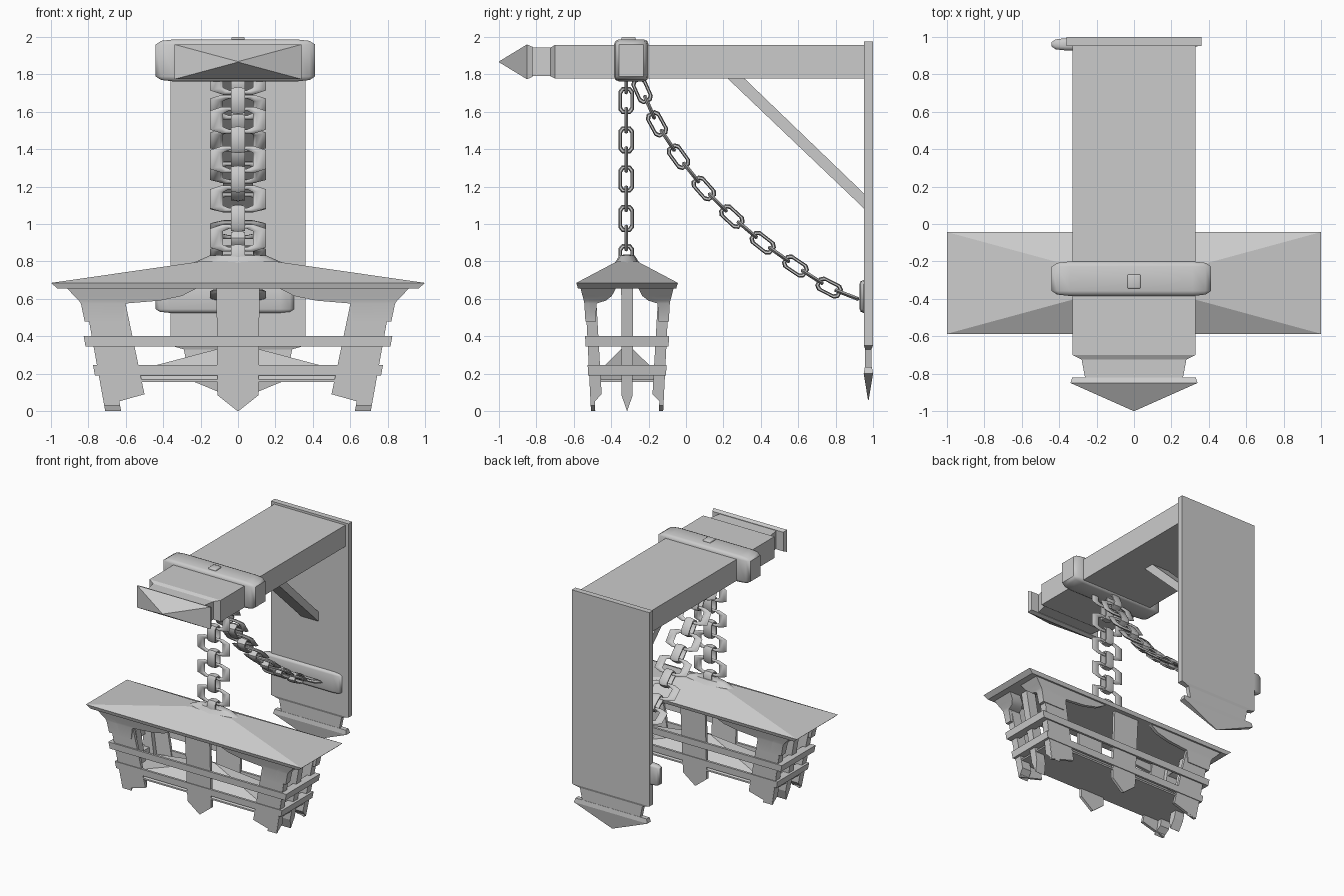
import bpy, bmesh, math
from mathutils import Vector

if "Cube" in bpy.data.objects:
    bpy.data.objects.remove(bpy.data.objects["Cube"])

XS = 3.67            # the whole model is stretched along x
CY, HY = -0.315, 0.272   # lantern centre and half depth in y


def finish(name, bm, smooth=None):
    bmesh.ops.recalc_face_normals(bm, faces=bm.faces[:])
    me = bpy.data.meshes.new(name)
    bm.to_mesh(me)
    bm.free()
    if smooth:
        me.shade_smooth()
        me.set_sharp_from_angle(angle=math.radians(smooth))
    ob = bpy.data.objects.new(name, me)
    bpy.context.collection.objects.link(ob)
    return ob


def loft(bm, rings, closed=False):
    """Bridge rings of equal point count; cap the ends unless closed."""
    vs = [[bm.verts.new(p) for p in r] for r in rings]
    n = len(rings[0])
    for i in range(len(vs) if closed else len(vs) - 1):
        a, b = vs[i], vs[(i + 1) % len(vs)]
        for j in range(n):
            k = (j + 1) % n
            bm.faces.new((a[j], a[k], b[k], b[j]))
    if not closed:
        bm.faces.new(vs[0])
        bm.faces.new(vs[-1])


def rect(hx, hv):
    return [(-hx, -hv), (hx, -hv), (hx, hv), (-hx, hv)]


# Beam and wall plate: stepped bars ending in a pyramid point
def bar(name, sections, place):
    bm = bmesh.new()
    loft(bm, [[place(u, v, t) for u, v in rect(hx, hv)] for t, hx, hv in sections])
    finish(name, bm)


bar("beam", [(0.96, .33, .09), (-.70, .33, .09), (-.725, .28, .076), (-.82, .262, .076),
             (-.82, .33, .08), (-.85, .34, .093), (-1, .002, .002)],
    lambda u, v, t: (u, t, 1.867 + v))
bar("wall_plate", [(1.975, .36, .024), (.35, .36, .024), (.33, .29, .017), (.235, .27, .017),
                   (.235, .33, .019), (.20, .34, .025), (.06, .002, .002)],
    lambda u, v, t: (u, .975 + v, t))

# Diagonal brace
bm = bmesh.new()
loft(bm, [[(x, y, z) for y, z in ((.21, 1.79), (.30, 1.79), (.96, 1.155), (.96, 1.075))]
          for x in (-.08, .08)])
finish("brace", bm)


# Rounded collars and pin
def rounded_box(name, lo, hi, bevel, stretch=XS):
    bm = bmesh.new()
    bmesh.ops.create_cube(bm, size=1)
    for v in bm.verts:
        p = [(a + b) / 2 + c * (b - a) for a, b, c in zip(lo, hi, v.co)]
        v.co = (p[0] / stretch, p[1], p[2])
    bmesh.ops.bevel(bm, geom=bm.edges[:], offset=bevel, segments=2, profile=.5, affect='EDGES')
    for v in bm.verts:
        v.co.x *= stretch
    finish(name, bm, 50)


rounded_box("beam_collar", (-.44, -.385, 1.762), (.412, -.20, 1.987), .027)
rounded_box("collar_pin", (-.035, -.345, 1.95), (.035, -.27, 2.0), .006, 1)
rounded_box("plate_collar", (-.44, .928, .525), (.30, .993, .70), .02)


# Chains: chamfered links, alternately turned
def link(bm, c, t, flat):
    h = Vector((0, t[0], t[1])).normalized()
    n = Vector((0, h.z, -h.y))
    w, d = (n, Vector((1, 0, 0))) if flat else (Vector((1, 0, 0)), n)
    path = [(.0315, .043), (.018, .061), (-.018, .061), (-.0315, .043),
            (-.0315, -.043), (-.018, -.061), (.018, -.061), (.0315, -.043)]
    rings = []
    for a, b in path:
        out = Vector((a, b * .6)).normalized()
        ring = []
        for k in range(6):
            ang = math.radians(60 * k)
            r = .012 * math.cos(ang)
            p = w * (a + out.x * r) + h * (b + out.y * r) + d * (.0115 * math.sin(ang))
            p.x *= XS
            ring.append(p + Vector((0, c[0], c[1])))
        rings.append(ring)
    loft(bm, rings, closed=True)


def chain(name, pts, first_flat):
    bm = bmesh.new()
    for i, p in enumerate(pts):
        a, b = pts[max(i - 1, 0)], pts[min(i + 1, len(pts) - 1)]
        link(bm, p, (b[0] - a[0], b[1] - a[1]), (i % 2 == 0) == first_flat)
    finish(name, bm, 50)


chain("hanging_chain", [(-.32, 1.765 - .105 * i) for i in range(10)], False)
sag = [(-.235, 1.715), (-.155, 1.535), (-.04, 1.36), (.095, 1.19), (.245, 1.04),
       (.41, .9), (.585, .775), (.765, .66), (.955, .585)]
pts = []
for a, b in zip(sag, sag[1:]):
    pts += [a, ((a[0] + b[0]) / 2, (a[1] + b[1]) / 2)]
chain("stay_chain", pts, True)


# Lantern: worked on a unit square, then squashed in y
def at(s, o, z, side=0):
    x, y = s, -o
    for _ in range(side):
        x, y = -y, x
    return (x, CY + y * HY, z)


def lean(z):
    return .71 + .18 * z


def square(h, z):
    return [at(a, b, z) for a, b in rect(h, h)]


bm = bmesh.new()
loft(bm, [square(.965, .655), square(1, .685), square(.20, .80)])
finish("lantern_roof", bm)

bm = bmesh.new()
loft(bm, [[at(r * math.cos(k * math.pi / 6), r * math.sin(k * math.pi / 6), z) for k in range(12)]
          for r, z in ((.27, .785), (.23, .797), (.15, .832), (.07, .836))])
finish("roof_cap", bm, 40)

bm = bmesh.new()
loft(bm, [square(.73, .155), square(.73, .168), square(.003, .36)])
finish("lantern_floor", bm)


def planks(name, rows, thick, mirror=True):
    """rows: (s0, z0, s1, z1, outset0, outset1); repeated on all four sides."""
    bm = bmesh.new()
    for side in range(4):
        for m in ((1, -1) if mirror else (1,)):
            loft(bm, [[at(m * s0, o0, z0, side), at(m * s1, o1, z1, side),
                       at(m * s1, o1 - thick, z1, side), at(m * s0, o0 - thick, z0, side)]
                      for s0, z0, s1, z1, o0, o1 in rows])
    return finish(name, bm)


planks("centre_posts", [(-w, z, w, z, lean(z), lean(z))
                        for w, z in ((.115, .66), (.11, .085), (.003, 0))], .085, False)
planks("corner_posts", [(lean(.66) - .21, .66, lean(.66) - .004, .66, lean(.66), lean(.66)),
                        (.50, .09, .712, .03, lean(.09), lean(.03))], .085)

# Rails around the posts
for name, z0, z1, h in (("lower_rails", .19, .245, .765), ("upper_rails", .345, .40, .815)):
    planks(name, [(-h, z0, h, z0, h, h), (-h - .01, z1, h + .01, z1, h + .01, h + .01)], .07, False)

# Flared arch brackets under the eaves
ob = planks("eave_brackets", [(s, z, o, z, o, o) for s, z, o in
            ((.22, .657, .915), (.30, .615, .875), (.42, .59, .85), (.60, .575, .84), (.615, .48, .82))], .10)
ob.data.shade_smooth()
ob.data.set_sharp_from_angle(angle=math.radians(35))
